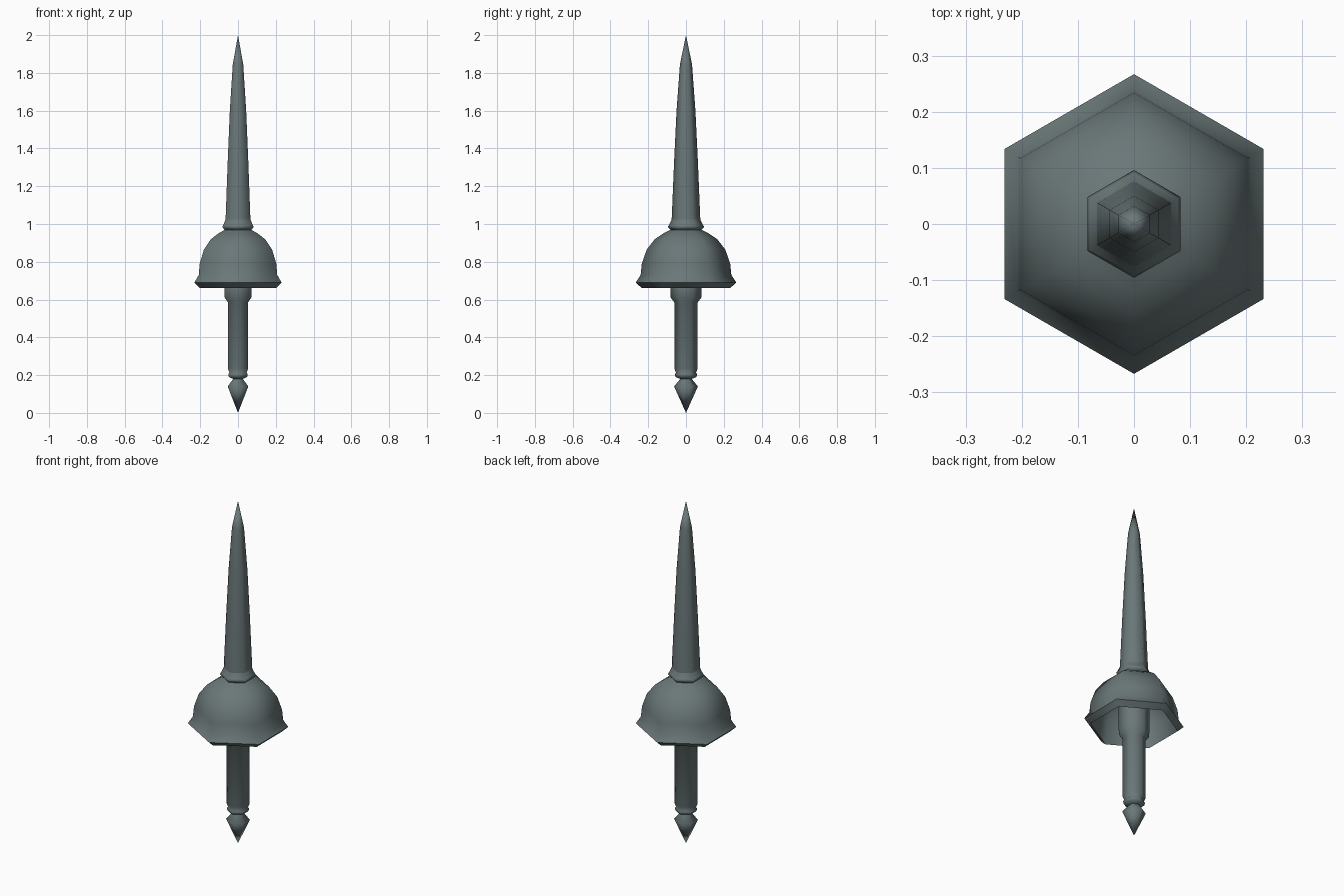
import bpy, bmesh, math

if "Cube" in bpy.data.objects:
    bpy.data.objects.remove(bpy.data.objects["Cube"])

SIDES = 6

steel = bpy.data.materials.new("grey steel")
steel.diffuse_color = (0.145, 0.185, 0.188, 1)
steel.use_nodes = True
steel.node_tree.nodes["Principled BSDF"].inputs["Base Color"].default_value = steel.diffuse_color


def lathe(name, profile, sharp=65):
    """Spin a (corner radius, height) profile into a six-sided part, corners on +y and -y."""
    bm = bmesh.new()
    rings = []
    for r, z in profile:
        if r == 0:
            rings.append([bm.verts.new((0, 0, z))] * SIDES)
        else:
            angles = [math.pi / 2 + 2 * math.pi * i / SIDES for i in range(SIDES)]
            rings.append([bm.verts.new((r * math.cos(a), r * math.sin(a), z)) for a in angles])
    for low, high in zip(rings, rings[1:]):
        for i in range(SIDES):
            j = (i + 1) % SIDES
            corners = list(dict.fromkeys((low[i], low[j], high[j], high[i])))
            bm.faces.new(corners)
    mesh = bpy.data.meshes.new(name)
    bm.to_mesh(mesh)
    bm.free()
    mesh.materials.append(steel)
    ob = bpy.data.objects.new(name, mesh)
    bpy.context.collection.objects.link(ob)
    bpy.ops.object.select_all(action='DESELECT')
    ob.select_set(True)
    bpy.context.view_layer.objects.active = ob
    bpy.ops.object.shade_smooth_by_angle(angle=math.radians(sharp))
    return ob


# Pointed pommel at the bottom
lathe("pommel", [(0, 0), (0.063, 0.14), (0.03, 0.18), (0.03, 0.185)])

# Grip with a lower ring and an upper collar running up inside the guard
lathe("grip", [(0.03, 0.18), (0.056, 0.19), (0.059, 0.205), (0.053, 0.212),
               (0.062, 0.235), (0.062, 0.585), (0.081, 0.61), (0.083, 0.66), (0.083, 0.93)])

# Hollow dome guard: inside surface, rim, then outside surface
lathe("guard", [(0.083, 0.93), (0.13, 0.91), (0.185, 0.85), (0.216, 0.78), (0.223, 0.72),
                (0.235, 0.662), (0.267, 0.69), (0.24, 0.73), (0.234, 0.79),
                (0.208, 0.865), (0.165, 0.92), (0.12, 0.95), (0.08, 0.97)])

# Collar at the foot of the blade
lathe("blade_collar", [(0.08, 0.968), (0.088, 0.975), (0.096, 0.985),
                       (0.09, 0.995), (0.08, 1.015), (0.076, 1.025)])

# Long tapering blade
lathe("blade", [(0.076, 1.02), (0.063, 1.33), (0.05, 1.6), (0.032, 1.845), (0, 2.0)])
